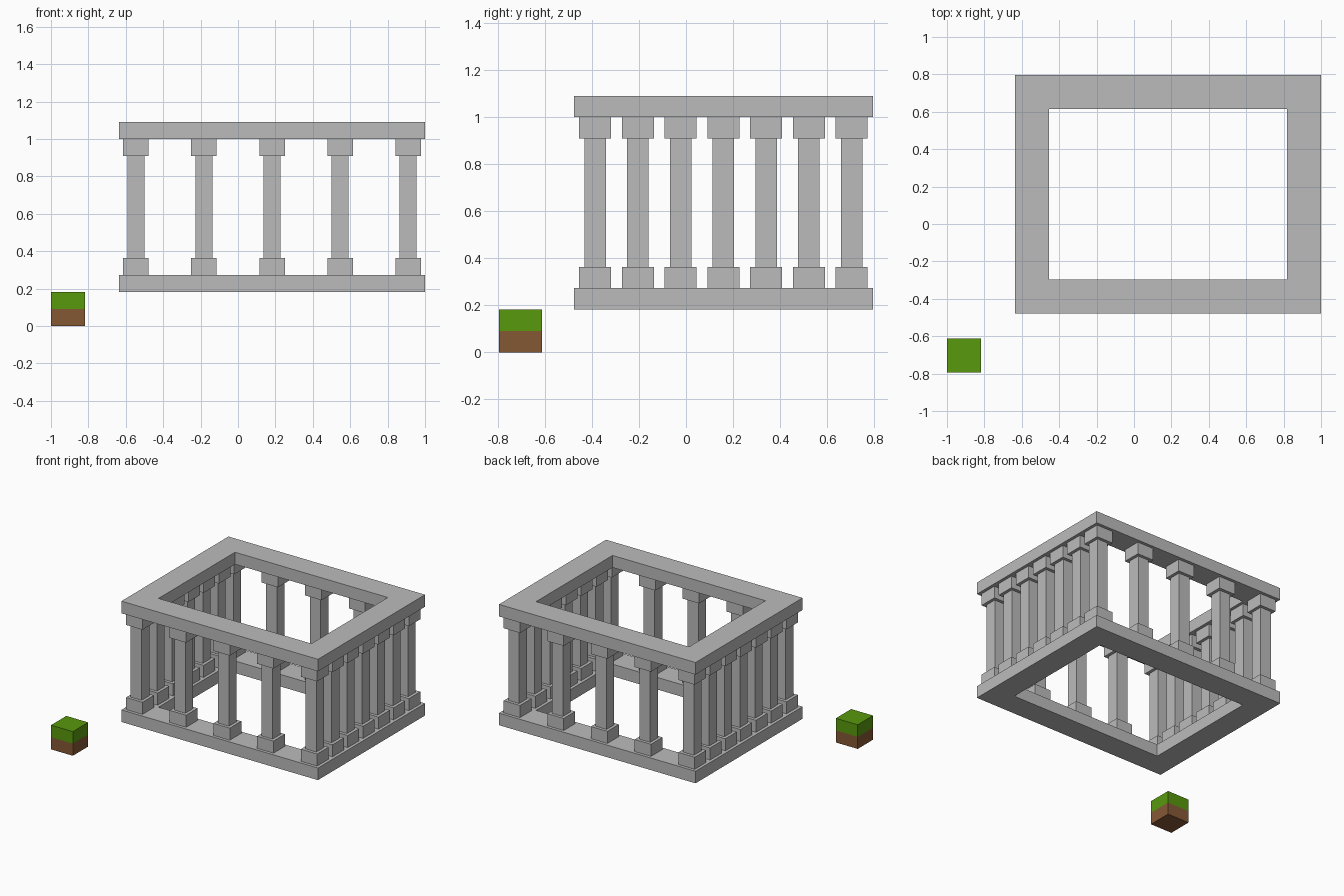
import bpy
import bmesh

cube = bpy.data.objects.get("Cube")
if cube:
    bpy.data.objects.remove(cube, do_unlink=True)

U = 2 / 11          # one block
H = U / 2           # one slab
CX, CY = U, 0.159   # centre of the colonnade


def material(name, rgb):
    m = bpy.data.materials.new(name)
    m.use_nodes = True
    m.diffuse_color = (*rgb, 1)
    m.node_tree.nodes["Principled BSDF"].inputs["Base Color"].default_value = (*rgb, 1)
    return m


stone = material("grey stone", (0.5, 0.5, 0.5))
grass = material("green grass", (0.098, 0.314, 0.004))
dirt = material("brown dirt", (0.235, 0.098, 0.036))


def to_mesh(bm, name, mats):
    bmesh.ops.recalc_face_normals(bm, faces=bm.faces)
    mesh = bpy.data.meshes.new(name)
    bm.to_mesh(mesh)
    bm.free()
    for m in mats:
        mesh.materials.append(m)
    return mesh


def place(name, mesh, location):
    ob = bpy.data.objects.new(name, mesh)
    ob.location = location
    bpy.context.collection.objects.link(ob)
    return ob


def square(bm, hx, hy, z):
    corners = ((-1, -1), (1, -1), (1, 1), (-1, 1))
    return [bm.verts.new((hx * a, hy * b, z)) for a, b in corners]


def bridge(bm, a, b):
    return [bm.faces.new((a[i], a[(i + 1) % 4], b[(i + 1) % 4], b[i])) for i in range(4)]


def stack(profile):
    """Square tower from (half width, height) steps."""
    bm = bmesh.new()
    loops = [square(bm, r, r, z) for r, z in profile]
    for a, b in zip(loops, loops[1:]):
        bridge(bm, a, b)
    bm.faces.new(loops[0])
    bm.faces.new(loops[-1])
    return bm


# Rectangular slab frames at the foot and top
bm = bmesh.new()
ring = bridge(bm, square(bm, 4.5 * U, 3.5 * U, 0), square(bm, 3.5 * U, 2.5 * U, 0))
top = bmesh.ops.extrude_face_region(bm, geom=ring, use_keep_orig=True)
bmesh.ops.translate(bm, vec=(0, 0, H),
                    verts=[g for g in top["geom"] if isinstance(g, bmesh.types.BMVert)])
frame = to_mesh(bm, "frame", [stone])
place("base_frame", frame, (CX, CY, U))
place("top_frame", frame, (CX, CY, 5.5 * U))

# Columns: wide foot, slim shaft, wide capital
wide, slim = 0.375 * U, 0.25 * U
column = to_mesh(stack([(wide, 0), (wide, H), (slim, H), (slim, 7 * H),
                        (wide, 7 * H), (wide, 8 * H)]), "column", [stone])
for i in range(-4, 5):
    for j in range(-3, 4):
        on_side = abs(i) == 4
        on_end = abs(j) == 3 and i % 2 == 0
        if on_side or on_end:
            place("column", column, (CX + i * U, CY + j * U, 1.5 * U))

# Loose earth block, grassy upper half
bm = stack([(H, 0), (H, H), (H, U)])
for f in bm.faces:
    f.material_index = 1 if f.calc_center_median().z > H else 0
place("grass_block", to_mesh(bm, "grass_block", [dirt, grass]), (H - 1, H - 0.795, 0))
